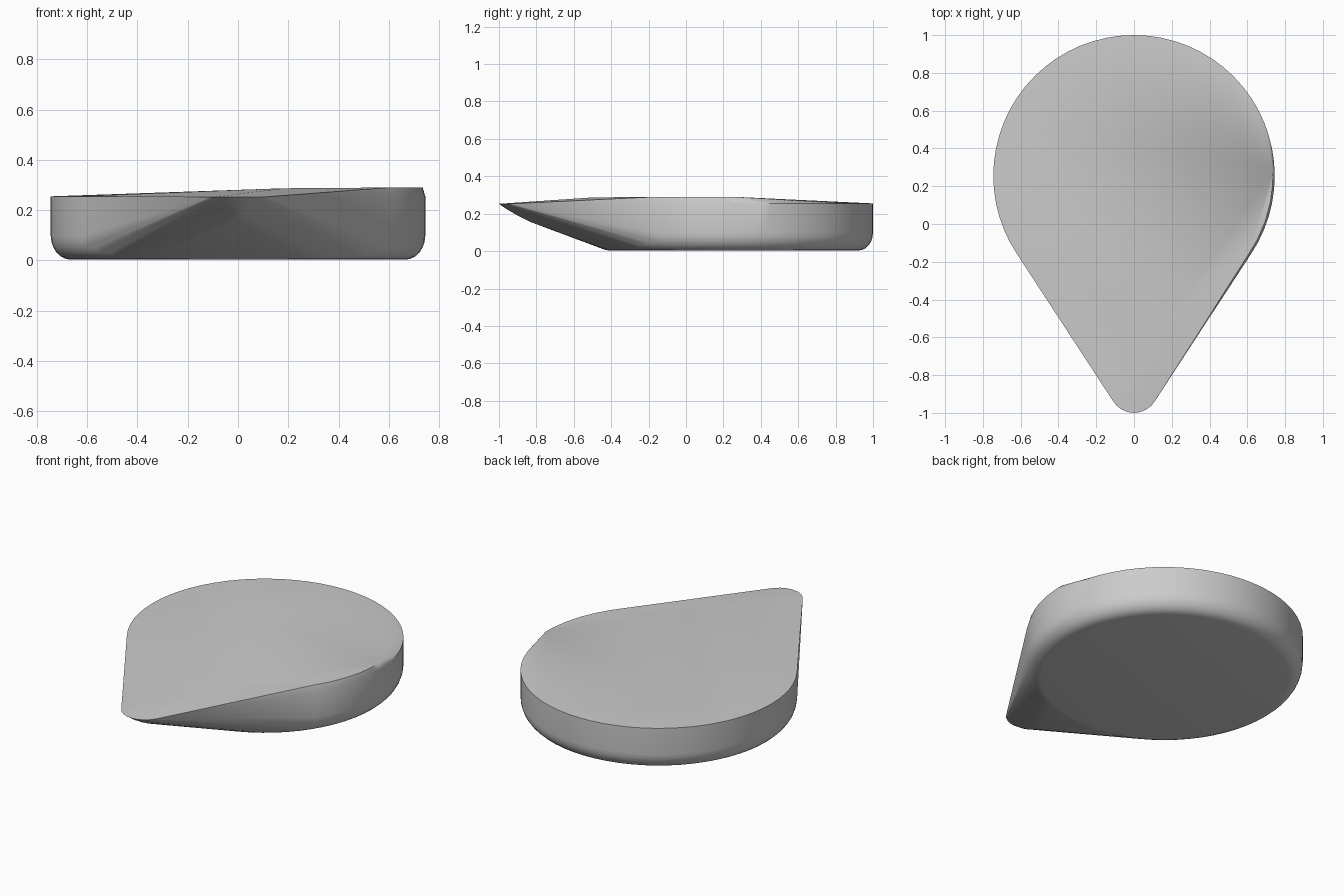
import bpy
import bmesh
from math import cos, sin, pi, radians
from mathutils import Vector

cube = bpy.data.objects.get("Cube")
if cube:
    bpy.data.objects.remove(cube, do_unlink=True)

# Single grey material
grey = bpy.data.materials.new("plain grey")
grey.use_nodes = True
colour = (0.6, 0.6, 0.6, 1)
grey.diffuse_color = colour
grey.node_tree.nodes["Principled BSDF"].inputs["Base Color"].default_value = colour


def ring(bm, centre_y, radius, z, count):
    for i in range(count):
        a = 2 * pi * i / count
        bm.verts.new((radius * cos(a), centre_y + radius * sin(a), z))


bm = bmesh.new()

# Round bowl: flat base, rounded lower edge, upright wall
bowl_y, bowl_r, rim_z, fillet = 0.255, 0.745, 0.255, 0.08
for i in range(7):
    a = i / 6 * pi / 2
    ring(bm, bowl_y, bowl_r - fillet * (1 - sin(a)), 0.003 + fillet * 1.2 * (1 - cos(a)), 64)
ring(bm, bowl_y, bowl_r, rim_z, 64)

# Pointed spout with a rounded underside
for radius, z in ((0.13, 0.253), (0.09, 0.225), (0.03, 0.19)):
    ring(bm, -0.87, radius, z, 24)
bm.verts.new((0, -0.83, 0.155))

# Raised edge on the left shoulder
bm.verts.new((0.18, -0.5, 0.287))
for degrees in (-35, -27, -19, -11, -4, 1):
    a = radians(degrees)
    bm.verts.new((0.735 * cos(a), bowl_y + 0.735 * sin(a), 0.29))

# Wrap everything in one taut skin
hull = bmesh.ops.convex_hull(bm, input=bm.verts[:])
loose = [v for v in bm.verts if not v.link_faces]
bmesh.ops.delete(bm, geom=loose, context='VERTS')
bmesh.ops.dissolve_limit(bm, angle_limit=radians(0.3), verts=bm.verts[:], edges=bm.edges[:])
bmesh.ops.recalc_face_normals(bm, faces=bm.faces[:])

mesh = bpy.data.meshes.new("teardrop_dish")
bm.to_mesh(mesh)
bm.free()
mesh.materials.append(grey)
dish = bpy.data.objects.new("teardrop_dish", mesh)
bpy.context.collection.objects.link(dish)

# Smooth walls, crisp rim
bpy.ops.object.select_all(action='DESELECT')
dish.select_set(True)
bpy.context.view_layer.objects.active = dish
bpy.ops.object.shade_smooth_by_angle(angle=radians(30))
